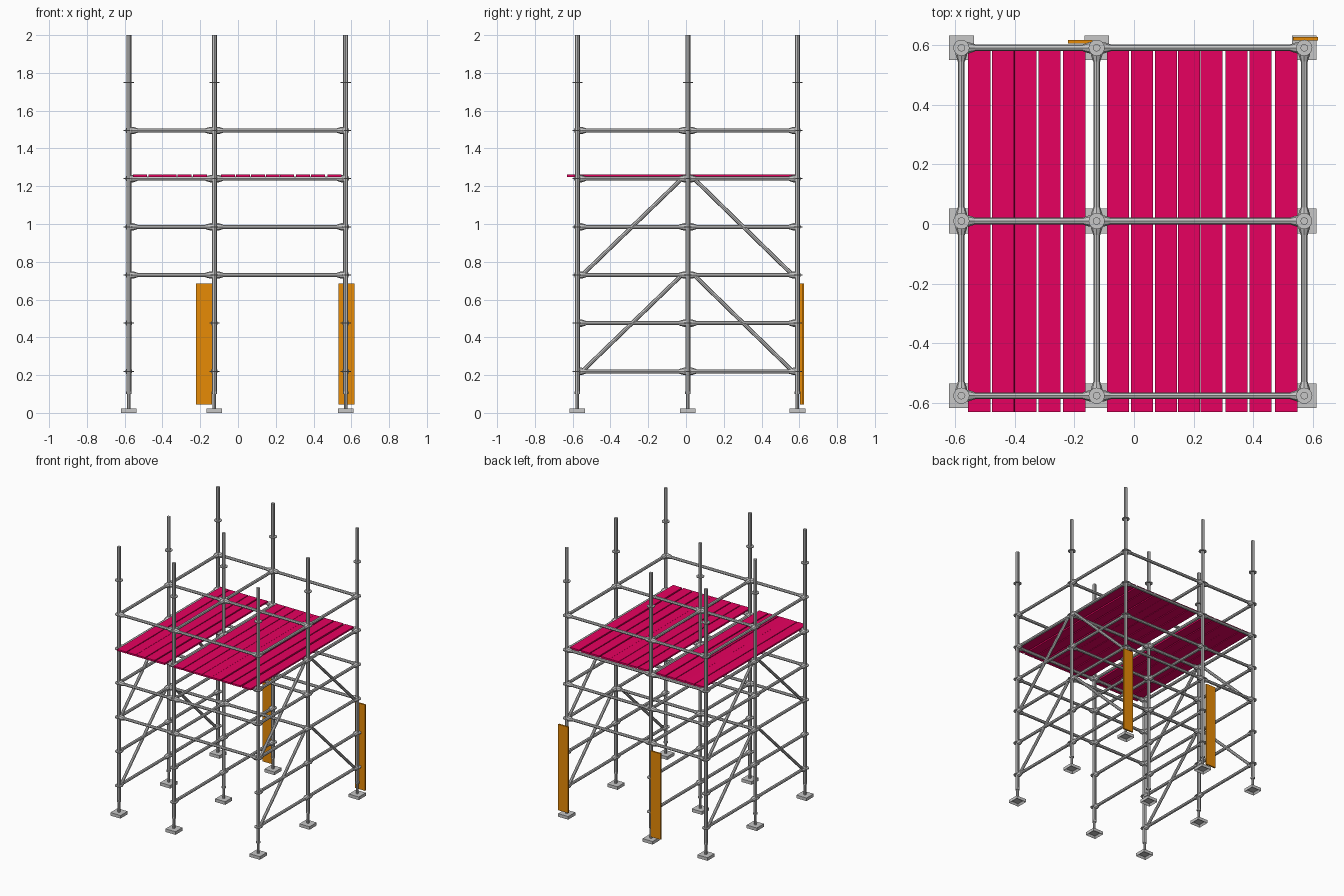
import bpy, bmesh, math, random
from mathutils import Vector, Matrix

random.seed(4)
cube = bpy.data.objects.get("Cube")
if cube:
    bpy.data.objects.remove(cube, do_unlink=True)


def material(name, rgb):
    m = bpy.data.materials.new(name)
    m.use_nodes = True
    m.diffuse_color = (*rgb, 1)
    m.node_tree.nodes["Principled BSDF"].inputs["Base Color"].default_value = (*rgb, 1)
    return m


STEEL = material("galvanised_grey", (0.57, 0.57, 0.57))
DECK = material("magenta_deck", (0.81, 0.0, 0.117))
WOOD = material("orange_board", (0.81, 0.26, 0.002))

XS = (-0.578, -0.125, 0.57)
YS = (-0.575, 0.01, 0.59)
LEVELS = [0.22 + 0.255 * i for i in range(7)]
COLUMNS = [(x, y) for x in XS for y in YS]


def tube(bm, a, b, r1, r2=None, sides=8):
    """Closed faceted tube or cone between two points."""
    a, b = Vector(a), Vector(b)
    d = b - a
    turn = d.to_track_quat("Z", "Y").to_matrix().to_4x4()
    bmesh.ops.create_cone(bm, cap_ends=True, segments=sides, radius1=r1,
                          radius2=r1 if r2 is None else r2, depth=d.length,
                          matrix=Matrix.Translation((a + b) / 2) @ turn)


def box(bm, centre, size, turn=None):
    m = Matrix.Translation(centre) @ (turn or Matrix()) @ Matrix.Diagonal((*size, 1))
    return bmesh.ops.create_cube(bm, size=1, matrix=m)["verts"]


def finish(name, bm, mat):
    mesh = bpy.data.meshes.new(name)
    bm.to_mesh(mesh)
    bm.free()
    mesh.materials.append(mat)
    bpy.context.collection.objects.link(bpy.data.objects.new(name, mesh))


# Uprights with thinner jack screws at the foot
posts, jacks = bmesh.new(), bmesh.new()
for x, y in COLUMNS:
    tube(posts, (x, y, 0.11), (x, y, 2), 0.013)
    tube(jacks, (x, y, 0.015), (x, y, 0.12), 0.009)
    tube(jacks, (x, y, 0.1), (x, y, 0.112), 0.015)
finish("uprights", posts, STEEL)
finish("jack_screws", jacks, STEEL)

# Foot plates, hollow underneath
plates = bmesh.new()
for x, y in COLUMNS:
    verts = box(plates, (x, y, 0.0115), (0.083, 0.083, 0.023))
    plates.normal_update()
    under = [f for f in {f for v in verts for f in v.link_faces} if f.normal.z < -0.9]
    bmesh.ops.inset_region(plates, faces=under, thickness=0.014, depth=0)
    bmesh.ops.translate(plates, verts=under[0].verts, vec=(0, 0, 0.015))
finish("foot_plates", plates, STEEL)

# Rosette discs on every upright
discs = bmesh.new()
for x, y in COLUMNS:
    for z in LEVELS:
        tube(discs, (x, y, z - 0.003), (x, y, z + 0.003), 0.027, sides=16)
finish("rosettes", discs, STEEL)

# Horizontal ledgers with tapered wedge heads at both ends
heads = bmesh.new()


def ledger(bm, a, b):
    a, b = Vector(a), Vector(b)
    d = (b - a).normalized()
    tube(bm, a + d * 0.03, b - d * 0.03, 0.011)
    for p, s in ((a, d), (b, -d)):
        tube(heads, p + s * 0.01, p + s * 0.024, 0.019)
        tube(heads, p + s * 0.024, p + s * 0.046, 0.019, 0.012)


cross, along = bmesh.new(), bmesh.new()
for z in LEVELS[2:6]:
    for y in YS:
        for x0, x1 in zip(XS, XS[1:]):
            ledger(cross, (x0, y, z), (x1, y, z))
for z in LEVELS[:6]:
    for x in XS:
        for y0, y1 in zip(YS, YS[1:]):
            ledger(along, (x, y0, z), (x, y1, z))
finish("cross_ledgers", cross, STEEL)
finish("side_ledgers", along, STEEL)
finish("wedge_heads", heads, STEEL)

# Diagonal braces on the two outer sides
braces = bmesh.new()
for x in (XS[0], XS[2]):
    for low in (LEVELS[0], LEVELS[2]):
        for y, s in ((YS[0], 1), (YS[2], -1)):
            tube(braces, (x, y + s * 0.02, low - 0.005),
                 (x, YS[1] - s * 0.025, low + 0.517), 0.011)
finish("diagonal_braces", braces, STEEL)

# Deck planks in two bays, given by the right edge of each plank
BAYS = {"right": (-0.555, -0.475, -0.4, -0.32, -0.237),
        "left": (-0.09, -0.01, 0.07, 0.147, 0.222, 0.306, 0.387, 0.473)}
for bay, edges in BAYS.items():
    planks = bmesh.new()
    for x in edges:
        turn = Matrix.Rotation(random.uniform(-0.015, 0.015), 4, "Y")
        box(planks, (x + 0.037, -0.0225, 1.2555), (0.074, 1.215, 0.012), turn)
    finish(bay + "_deck_planks", planks, DECK)

# Upright boards standing against the back
for name, x, y in (("middle_back_board", -0.18, 0.61), ("corner_back_board", 0.574, 0.62)):
    board = bmesh.new()
    box(board, (x, y, 0.365), (0.083, 0.012, 0.64))
    finish(name, board, WOOD)
